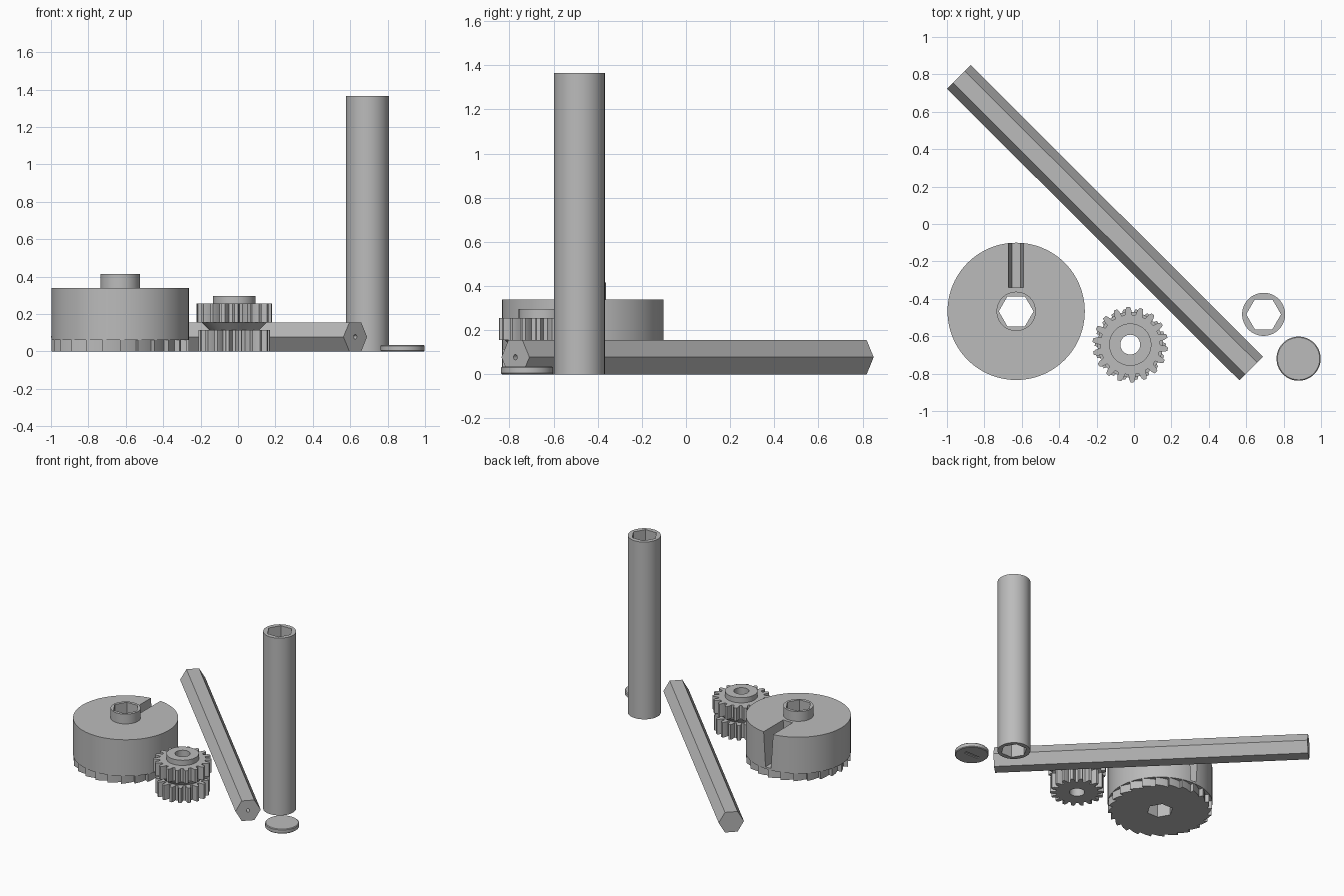
import bpy, bmesh, math
from mathutils import Matrix, Vector

if "Cube" in bpy.data.objects:
    bpy.data.objects.remove(bpy.data.objects["Cube"])

grey = bpy.data.materials.new("plain_grey")
grey.diffuse_color = (0.5, 0.5, 0.5, 1)
grey.use_nodes = True
grey.node_tree.nodes["Principled BSDF"].inputs["Base Color"].default_value = grey.diffuse_color


def loft(name, rings):
    """Closed solid through rings of equal point count."""
    bm = bmesh.new()
    vs = [[bm.verts.new(p) for p in r] for r in rings]
    n = len(vs[0])
    bm.faces.new(vs[0][::-1])
    bm.faces.new(vs[-1])
    for a, b in zip(vs, vs[1:]):
        for i in range(n):
            j = (i + 1) % n
            bm.faces.new((a[i], a[j], b[j], b[i]))
    bmesh.ops.recalc_face_normals(bm, faces=bm.faces)
    me = bpy.data.meshes.new(name)
    bm.to_mesh(me)
    bm.free()
    me.materials.append(grey)
    ob = bpy.data.objects.new(name, me)
    bpy.context.collection.objects.link(ob)
    return ob


def prism(name, pts, c, z0, z1):
    return loft(name, [[(c[0] + x, c[1] + y, z) for x, y in pts] for z in (z0, z1)])


def circle(r, n=72):
    return [(r * math.cos(math.tau * i / n), r * math.sin(math.tau * i / n)) for i in range(n)]


def toothed(n, profile, phase=0):
    """Repeat (fraction of pitch, radius) points n times round a circle."""
    out = []
    for i in range(n):
        for f, r in profile:
            a = math.tau * (i + f + phase) / n
            out.append((r * math.cos(a), r * math.sin(a)))
    return out


def cut(ob, *cutters):
    bpy.context.view_layer.objects.active = ob
    for c in cutters:
        c.hide_render = True
        m = ob.modifiers.new("cut", 'BOOLEAN')
        m.operation = 'DIFFERENCE'
        m.solver = 'EXACT'
        m.object = c
        bpy.ops.object.modifier_apply(modifier=m.name)


cutters = []


def cutter(ob):
    cutters.append(ob)
    return ob


HEX = circle(0.093, 6)

# Drum with ratchet rim, hub, hexagonal bore and tapered slot
D = (-0.63, -0.467)
drum = prism("drum", circle(0.367, 96), D, 0.06, 0.34)
ratchet = prism("drum_ratchet", toothed(24, [(0, 0.367), (0.5, 0.352), (0.98, 0.335)]), D, 0, 0.06)
drum_hub = prism("drum_hub", circle(0.105), D, 0.34, 0.415)
drum_bore = cutter(prism("drum_bore_cutter", HEX, D, -0.1, 0.6))
slot = cutter(loft("slot_cutter", [
    [(D[0] + s * w, y, z) for s, y in ((-1, -0.34), (1, -0.34), (1, 0), (-1, 0))]
    for w, z in ((0.023, 0.075), (0.041, 0.35))]))
cut(drum, drum_bore, slot)
cut(ratchet, drum_bore)
cut(drum_hub, drum_bore)

# Double pinion joined by a conical neck, with a round bore
G = (-0.02, -0.645)


def teeth(r):
    return [(0.0, r - 0.042), (0.32, r - 0.042), (0.42, r - 0.015),
            (0.53, r), (0.79, r), (0.9, r - 0.015)]


lower_gear = prism("lower_gear", toothed(18, teeth(0.19), 0.3), G, 0, 0.115)
upper_gear = prism("upper_gear", toothed(18, teeth(0.202)), G, 0.155, 0.255)
neck = loft("gear_neck", [[(G[0] + x, G[1] + y, z) for x, y in circle(r)]
                          for r, z in ((0.135, 0.115), (0.175, 0.155))])
gear_hub = prism("gear_hub", circle(0.113), G, 0.255, 0.295)
gear_bore = cutter(prism("gear_bore_cutter", circle(0.053, 48), G, -0.1, 0.5))
for part in (lower_gear, upper_gear, neck, gear_hub):
    cut(part, gear_bore)

# Hexagonal bar lying on a flat, with a pilot hole in its front end
a, b = Vector((0.627, -0.773, 0.0775)), Vector((-0.937, 0.787, 0.0775))
axis = (b - a).normalized()
side = axis.cross(Vector((0, 0, 1)))


def along(pts, d):
    return [a + axis * d + side * x + Vector((0, 0, y)) for x, y in pts]


bar_hex = circle(0.0895, 6)
bar = loft("hex_bar", [along(bar_hex, 0), along(bar_hex, (b - a).length)])
pilot = cutter(loft("pilot_cutter", [along(circle(0.012, 20), -0.05), along(circle(0.012, 20), 0.2)]))
cut(bar, pilot)

# Tall round tube with hexagonal bore
T = (0.693, -0.483)
tube = prism("tube", circle(0.115), T, 0, 1.365)
cut(tube, cutter(prism("tube_bore_cutter", HEX, T, -0.1, 1.5)))

# End cap disc, slightly bevelled, with a shallow slot underneath
C = (0.88, -0.72)
cap = loft("end_cap", [[(C[0] + x, C[1] + y, z) for x, y in circle(r)]
                       for r, z in ((0.113, 0), (0.118, 0.005), (0.118, 0.03), (0.113, 0.035))])
groove = cutter(prism("cap_slot_cutter", [(-0.06, -0.012), (0.06, -0.012), (0.06, 0.012), (-0.06, 0.012)],
                      C, -0.01, 0.008))
cut(cap, groove)

# Remove helpers and smooth the round walls
for c in cutters:
    bpy.data.objects.remove(c, do_unlink=True)
for ob in bpy.context.collection.objects:
    ob.select_set(True)
    bpy.context.view_layer.objects.active = ob
bpy.ops.object.shade_smooth_by_angle(angle=math.radians(25))
